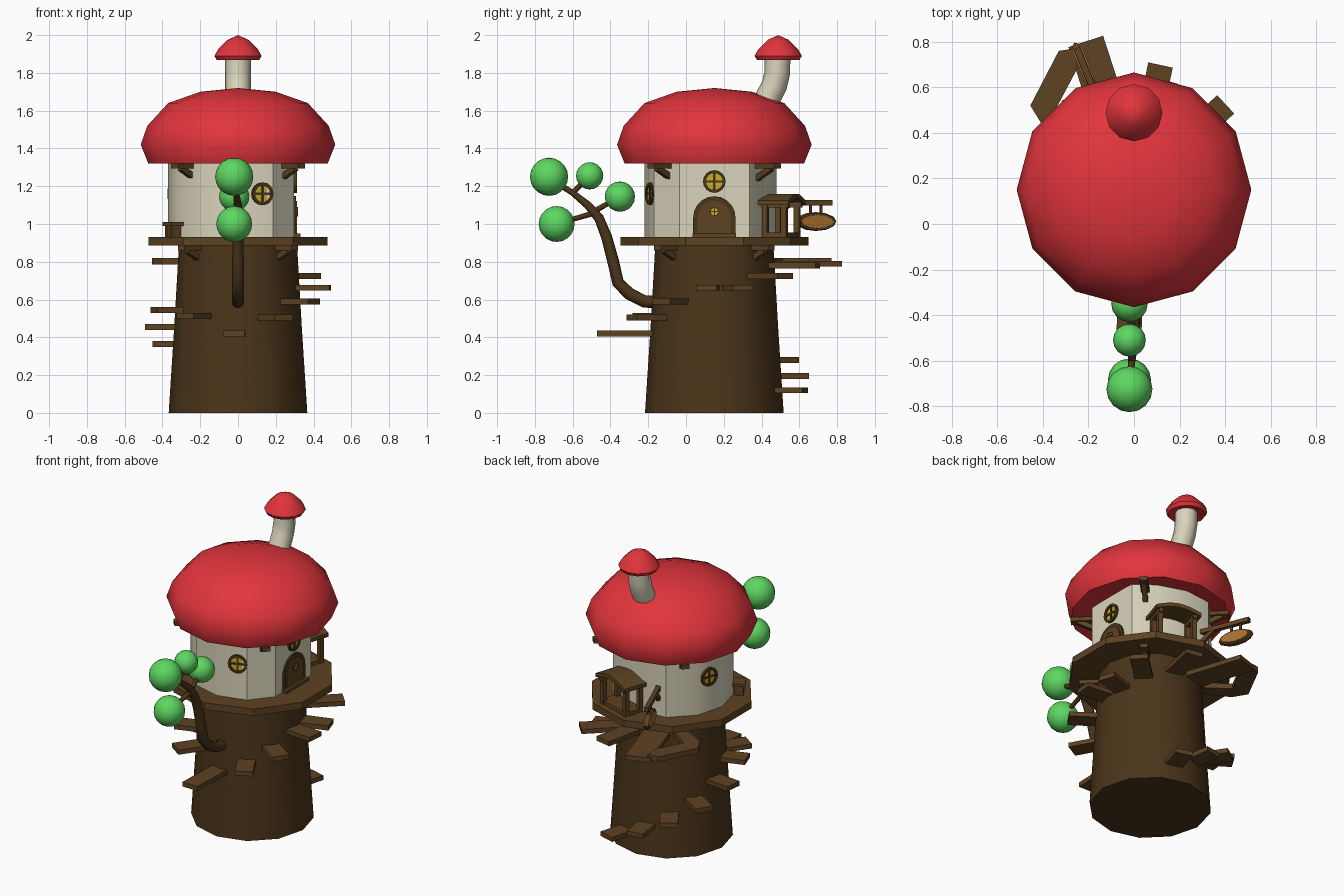
import bpy, bmesh
from math import radians, cos, sin, pi
from mathutils import Matrix, Vector

if "Cube" in bpy.data.objects:
    bpy.data.objects.remove(bpy.data.objects["Cube"])

CY = 0.15  # y of the tower axis


def material(name, r, g, b):
    m = bpy.data.materials.new(name)
    m.diffuse_color = (r, g, b, 1)
    m.use_nodes = True
    m.node_tree.nodes["Principled BSDF"].inputs["Base Color"].default_value = m.diffuse_color
    return m


RED = material("red_cap", 0.75, 0.035, 0.045)
CREAM = material("cream", 0.70, 0.66, 0.50)
BARK = material("bark", 0.07, 0.035, 0.01)
WOOD = material("wood", 0.11, 0.055, 0.016)
GREEN = material("leaf", 0.11, 0.68, 0.12)
GLASS = material("yellow_glass", 0.60, 0.43, 0.02)
SIGN = material("sign_wood", 0.40, 0.16, 0.03)
# maps local x, y, z to sideways, up, outward
UPRIGHT = Matrix(((0, 0, 1, 0), (1, 0, 0, 0), (0, 1, 0, 0), (0, 0, 0, 1)))


def frame(az, r, z):
    """Local x points outward from the tower axis."""
    return Matrix.Translation((0, CY, 0)) @ Matrix.Rotation(radians(az), 4, 'Z') @ Matrix.Translation((r, 0, z))


def smooth(ob, angle):
    bpy.ops.object.select_all(action='DESELECT')
    bpy.context.view_layer.objects.active = ob
    ob.select_set(True)
    bpy.ops.object.shade_smooth_by_angle(angle=radians(angle))


def finish(name, bm, mat, mtx=Matrix(), angle=None):
    bmesh.ops.transform(bm, matrix=mtx, verts=bm.verts)
    bmesh.ops.recalc_face_normals(bm, faces=bm.faces)
    me = bpy.data.meshes.new(name)
    bm.to_mesh(me)
    bm.free()
    me.materials.append(mat)
    ob = bpy.data.objects.new(name, me)
    bpy.context.collection.objects.link(ob)
    if angle:
        smooth(ob, angle)
    return ob


def lathe(name, profile, n, mat, mtx=frame(0, 0, 0), closed=False, angle=45):
    bm = bmesh.new()
    vs = [bm.verts.new((r, 0, z)) for r, z in profile]
    es = [bm.edges.new(p) for p in zip(vs, vs[1:] + (vs[:1] if closed else []))]
    bmesh.ops.spin(bm, geom=vs + es, axis=(0, 0, 1), cent=(0, 0, 0), angle=2 * pi, steps=n)
    bmesh.ops.remove_doubles(bm, verts=bm.verts, dist=1e-4)
    return finish(name, bm, mat, mtx, angle)


def box(name, size, mat, mtx):
    bm = bmesh.new()
    bmesh.ops.create_cube(bm, size=1)
    return finish(name, bm, mat, mtx @ Matrix.Diagonal((*size, 1)))


def slab(name, pts, depth, mat, mtx=Matrix()):
    bm = bmesh.new()
    f = bm.faces.new([bm.verts.new((x, y, 0)) for x, y in pts])
    ext = bmesh.ops.extrude_face_region(bm, geom=[f])['geom']
    bmesh.ops.translate(bm, vec=(0, 0, depth), verts=[v for v in ext if isinstance(v, bmesh.types.BMVert)])
    return finish(name, bm, mat, mtx)


def beam(name, a, b, w, mat, mtx=Matrix()):
    a, b = Vector(a), Vector(b)
    rot = (b - a).to_track_quat('X', 'Z').to_matrix().to_4x4()
    return box(name, ((b - a).length, w, w), mat, mtx @ Matrix.Translation((a + b) / 2) @ rot)


def tube(name, pts, mat):
    """Points are x, y, z, radius."""
    cu = bpy.data.curves.new(name, 'CURVE')
    cu.dimensions = '3D'
    cu.bevel_depth, cu.bevel_resolution, cu.use_fill_caps = 1, 2, True
    sp = cu.splines.new('POLY')
    sp.points.add(len(pts) - 1)
    for p, (x, y, z, r) in zip(sp.points, pts):
        p.co, p.radius = (x, y, z, 1), r
    cu.materials.append(mat)
    ob = bpy.data.objects.new(name, cu)
    bpy.context.collection.objects.link(ob)
    bpy.ops.object.select_all(action='DESELECT')
    bpy.context.view_layer.objects.active = ob
    ob.select_set(True)
    bpy.ops.object.convert(target='MESH')
    smooth(bpy.context.object, 50)


# trunk, deck, wall and mushroom cap
lathe("trunk", [(0, 0), (0.367, 0), (0.338, 0.45), (0.312, 0.9), (0, 0.9)], 12, BARK)
lathe("deck", [(0, 0.885), (0.4975, 0.885), (0.4975, 0.93), (0, 0.93)], 10, WOOD,
      frame(90, 0, 0), angle=20)
wall = lathe("wall", [(0, 0.92), (0.37, 0.92), (0.37, 1.36), (0, 1.36)], 12, CREAM)
for az, d in ((0, 0.297), (72, 0.31)):  # flatten the door and porch sides
    n = Vector((cos(radians(az)), sin(radians(az)), 0))
    for v in wall.data.vertices:
        v.co -= n * max(0, (v.co - Vector((0, CY, 0))).dot(n) - d)
smooth(wall, 35)
lathe("cap", [(0, 1.35), (0.33, 1.35), (0.475, 1.32), (0.515, 1.42), (0.48, 1.52), (0.37, 1.64),
              (0.2, 1.70), (0, 1.72)], 12, RED)

# chimney
tube("chimney_stem", [(0, 0.40, 1.58, 0.068), (0, 0.435, 1.67, 0.068), (0, 0.468, 1.735, 0.068),
                      (0, 0.483, 1.80, 0.068), (0, 0.485, 1.89, 0.068)], CREAM)
lathe("chimney_cap", [(0, 1.885), (0.06, 1.88), (0.112, 1.868), (0.125, 1.89), (0.105, 1.925),
                      (0.055, 1.975), (0, 2.0)], 12, RED, Matrix.Translation((0, 0.488, 0)))


# round windows
def window(name, mtx, s):
    m = mtx @ UPRIGHT @ Matrix.Scale(s, 4)
    lathe(name + "_frame", [(0.75, -0.3), (1, -0.3), (1, 0.25), (0.75, 0.25)], 16, BARK, m, True)
    lathe(name + "_glass", [(0, -0.2), (0.8, -0.2), (0.8, 0.1), (0, 0.1)], 16, GLASS, m)
    for i, size in enumerate(((1.6, 0.2, 0.3), (0.2, 1.6, 0.3))):
        box(f"{name}_bar_{i}", size, BARK, m @ Matrix.Translation((0, 0, 0.05)))


window("front_window", frame(-69, 0.356, 1.16), 0.06)
window("side_window", frame(163, 0.358, 1.16), 0.06)
window("upper_window", frame(0, 0.297, 1.225), 0.06)


# arched door
def arch(w, h):
    return [(-w, 0), (w, 0)] + [(w * cos(a * pi / 10), h + w * sin(a * pi / 10)) for a in range(11)]


door = frame(0, 0.285, 0.93)
slab("door_frame", arch(0.112, 0.105), 0.022, BARK, door @ UPRIGHT)
slab("door_panel", arch(0.088, 0.105), 0.028, WOOD, door @ UPRIGHT)
box("door_step", (0.05, 0.23, 0.02), WOOD, frame(0, 0.305, 0.94))
window("door_window", frame(0, 0.312, 1.065), 0.026)

# arched porch at the back
n = 8
top = [(-0.145 + 0.29 * i / n, 1.125 + 0.035 * sin(pi * i / n)) for i in range(n + 1)]
slab("porch_roof", top + [(x, z - 0.025) for x, z in reversed(top)], 0.17, WOOD, frame(72, 0.29, 0) @ UPRIGHT)
for s in (-1, 1):
    for r in (0.32, 0.425):
        box("porch_post", (0.03, 0.03, 0.21), WOOD, frame(72, r, 1.025) @ Matrix.Translation((0, s * 0.11, 0)))
    beam("porch_rail", (0.30, s * 0.11, 1.1), (0.45, s * 0.11, 1.1), 0.025, WOOD, frame(72, 0, 0))
box("porch_step", (0.13, 0.25, 0.025), WOOD, frame(72, 0.37, 0.942))

# brackets under the cap and under the deck
for az in (45, 135, 225, 315):
    for name, z, r0 in (("cap_bracket", 1.307, 0.33), ("deck_bracket", 0.872, 0.28)):
        box(name + "_arm", (0.15, 0.05, 0.026), WOOD, frame(az, r0 + 0.07, z))
        beam(name + "_strut", (r0 + 0.1, 0, z - 0.01), (r0 - 0.01, 0, z - 0.065), 0.03, WOOD, frame(az, 0, 0))

# spiral stair: azimuth, height, outer radius
steps = [(74, .12, .50), (99, .195, .50), (123, .28, .50), (148, .365, .50), (174, .455, .49), (199, .545, .47),
         (235, .515, .49), (268, .42, .62), (299, .505, .50), (325, .59, .49), (355, .663, .49), (18, .663, .49),
         (43, .725, .55), (78, .78, .56)]
for i, (az, z, r) in enumerate(steps):
    box(f"stair_step_{i}", (r - 0.28, 0.11, 0.03), WOOD, frame(az, (r + 0.28) / 2, z))
box("upper_step", (0.39, 0.16, 0.03), WOOD, frame(108, 0.49, 0.79))
slab("curved_landing", [(-.26, .77), (-.33, .76), (-.455, .52), (-.40, .43), (-.25, .35), (-.20, .41),
                        (-.34, .51), (-.25, .68)], 0.035, WOOD, Matrix.Translation((0, 0, 0.785)))

# stool on the deck
stool = frame(212, 0.405, 0)
box("stool_seat", (0.075, 0.09, 0.02), WOOD, stool @ Matrix.Translation((0, 0, 1.0)))
for s in (-1, 1):
    box("stool_leg", (0.055, 0.02, 0.07), WOOD, stool @ Matrix.Translation((0, s * 0.025, 0.96)))

# hanging sign
arm = frame(112, 0, 0)
beam("sign_arm", (0.30, 0, 1.112), (0.67, 0, 1.112), 0.028, WOOD, arm)
beam("sign_brace", (0.32, 0, 1.02), (0.43, 0, 1.105), 0.025, WOOD, arm)
for r in (0.55, 0.61):
    beam("sign_hanger", (r, 0, 1.03), (r, 0, 1.11), 0.012, WOOD, arm)
face = arm @ Matrix.Translation((0.58, 0, 1.013)) @ Matrix.Rotation(pi / 2, 4, 'X')
for name, rx, rz, t, m in (("sign_rim", .117, .05, .016, WOOD), ("sign_board", .102, .039, .022, SIGN)):
    lathe(name, [(0, -t), (0.9, -t), (1, 0), (0.9, t), (0, t)], 12, m, face @ Matrix.Diagonal((rx, rz, 1, 1)))

# crooked branch with leaf balls
tube("branch", [(0, -0.12, .585, .033), (0, -0.22, .59, .033), (0, -.30, .63, .033), (0, -.36, .69, .032),
                (0, -.385, .80, .031), (0, -.42, .93, .029), (0, -.46, 1.03, .026), (0, -.52, 1.10, .021),
                (-.01, -.60, 1.165, .016), (-.02, -.72, 1.24, .013)], BARK)
for i, (a, b, r) in enumerate((((0, -.49, 1.065), (-.02, -.35, 1.145), .080),
                               ((0, -.48, 1.06), (-.02, -.685, 1.0), .095),
                               ((-.01, -.60, 1.165), (-.02, -.51, 1.255), .072),
                               ((-.01, -.65, 1.20), (-.02, -.725, 1.25), .101))):
    tube(f"twig_{i}", [(*a, .015), (*b, .012)], BARK)
    bm = bmesh.new()
    bmesh.ops.create_uvsphere(bm, u_segments=16, v_segments=10, radius=r)
    finish(f"leaf_ball_{i}", bm, GREEN, Matrix.Translation(b), 60)
